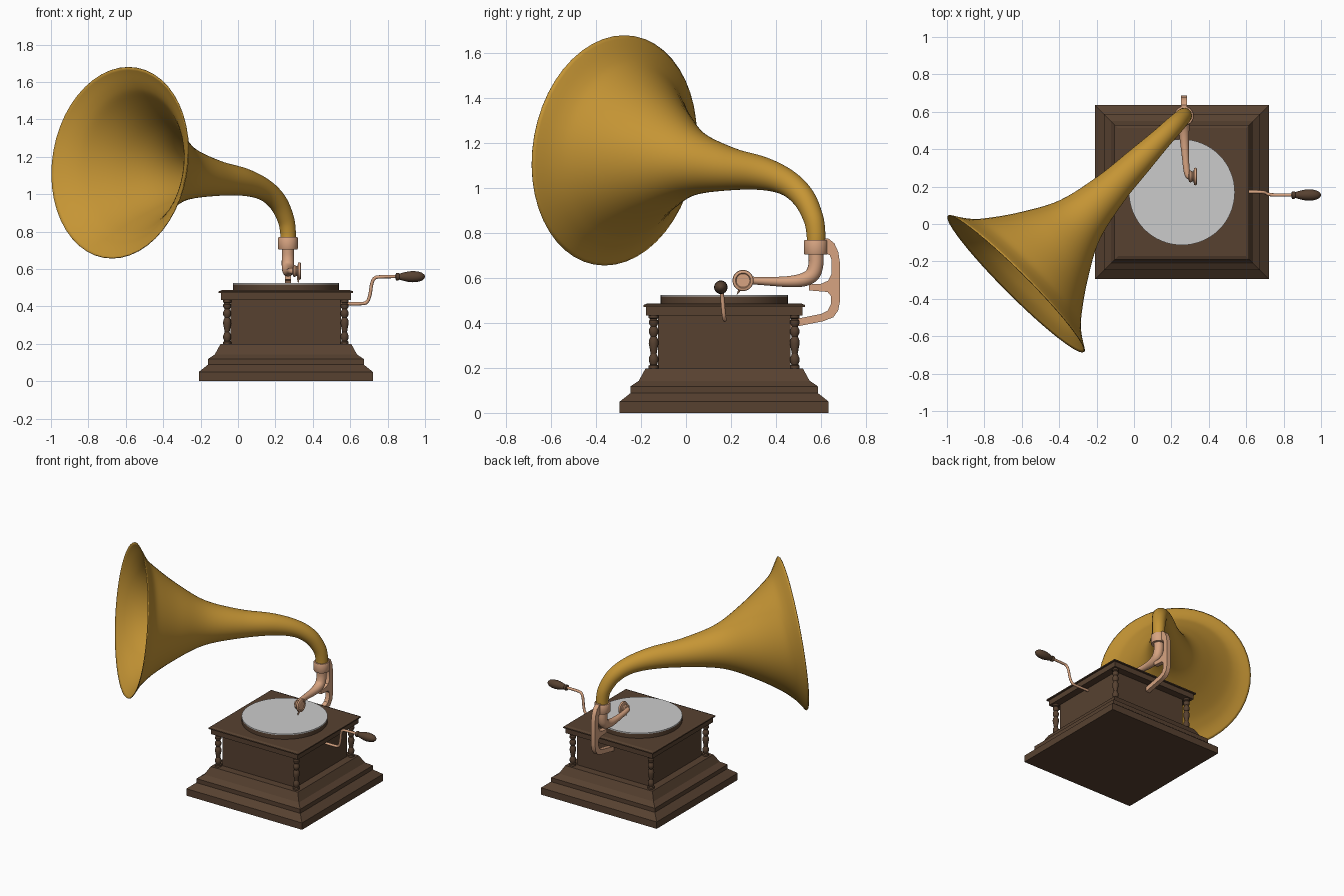
import bpy, bmesh
from mathutils import Vector

if "Cube" in bpy.data.objects:
    bpy.data.objects.remove(bpy.data.objects["Cube"])

CX, CY = 0.256, 0.17      # cabinet centre
PX, PY = 0.267, 0.578     # horn pivot


def material(name, rgb):
    m = bpy.data.materials.new(name)
    m.diffuse_color = (*rgb, 1)
    m.use_nodes = True
    m.node_tree.nodes["Principled BSDF"].inputs["Base Color"].default_value = m.diffuse_color
    return m


WOOD = material("dark_wood", (0.095, 0.053, 0.03))
BRASS = material("brass", (0.56, 0.3, 0.035))
COPPER = material("copper", (0.68, 0.37, 0.22))


def finish(name, bm, mat=None, smooth=True):
    bmesh.ops.recalc_face_normals(bm, faces=bm.faces)
    me = bpy.data.meshes.new(name)
    bm.to_mesh(me)
    bm.free()
    ob = bpy.data.objects.new(name, me)
    bpy.context.collection.objects.link(ob)
    if mat:
        me.materials.append(mat)
    if smooth:
        bpy.ops.object.select_all(action='DESELECT')
        ob.select_set(True)
        bpy.context.view_layer.objects.active = ob
        bpy.ops.object.shade_smooth_by_angle(angle=0.6)
    return ob


def skin(bm, rings, caps=True):
    """Bridge successive vertex loops."""
    rings = [[bm.verts.new(p) for p in r] for r in rings]
    n = len(rings[0])
    for a, b in zip(rings, rings[1:]):
        for i in range(n):
            j = (i + 1) % n
            bm.faces.new((a[i], a[j], b[j], b[i]))
    if caps:
        bm.faces.new(rings[0])
        bm.faces.new(rings[-1])


def ring(c, r, t, side, n):
    from math import cos, sin, tau
    v = t.cross(side).normalized()
    u = v.cross(t).normalized()
    return [c + r * (cos(tau * i / n) * u + sin(tau * i / n) * v) for i in range(n)]


def spline(keys, steps):
    """Catmull-Rom through (x, y, z, radius) keys."""
    k = [Vector(p) for p in keys]
    k = [2 * k[0] - k[1]] + k + [2 * k[-1] - k[-2]]
    out = []
    for a, b, c, d in zip(k, k[1:], k[2:], k[3:]):
        for i in range(steps):
            t = i / steps
            out.append(0.5 * (2 * b + (c - a) * t + (2 * a - 5 * b + 4 * c - d) * t * t
                              + (3 * b - a - 3 * c + d) * t ** 3))
    return out + [k[-2]]


def tube(name, keys, side, mat, n=24, steps=6, caps=True):
    pts = spline(keys, steps)
    c = [p.to_3d() for p in pts]
    last = len(c) - 1
    rings = [ring(c[i], pts[i][3], (c[min(i + 1, last)] - c[max(i - 1, 0)]).normalized(),
                  Vector(side), n) for i in range(len(c))]
    bm = bmesh.new()
    skin(bm, rings, caps)
    return finish(name, bm, mat)


def lathe(name, origin, axis, profile, mat, n=32):
    """Revolve (radius, height) pairs about an axis."""
    o, ax = Vector(origin), Vector(axis)
    side = Vector((0, 1, 0))
    bm = bmesh.new()
    skin(bm, [ring(o + ax * h, r, ax, side, n) for r, h in profile])
    return finish(name, bm, mat)


def square_stack(name, profile):
    """Stack of square mouldings from (half width, z) pairs."""
    bm = bmesh.new()
    skin(bm, [[(CX + sx * h, CY + sy * h, z) for sx, sy in ((-1, -1), (1, -1), (1, 1), (-1, 1))]
              for h, z in profile])
    return finish(name, bm, WOOD, smooth=False)


# Cabinet
square_stack("plinth", [(.465, 0), (.465, .05), (.417, .088), (.417, .118),
                        (.38, .143), (.35, .198)])
square_stack("cabinet_body", [(.295, .195), (.295, .436)])
square_stack("cabinet_lid", [(.348, .433), (.348, .472), (.36, .472), (.36, .48), (.342, .487)])

# Turned corner columns
beads = [(.022, .196), (.022, .21), (.015, .215), (.021, .23), (.021, .245), (.013, .262),
         (.017, .285), (.022, .31), (.02, .325), (.013, .34), (.021, .355), (.021, .37),
         (.013, .385), (.021, .397), (.021, .41), (.015, .418), (.022, .422), (.022, .436)]
for sx in (-1, 1):
    for sy in (-1, 1):
        lathe("corner_column", (CX + sx * .314, CY + sy * .314, 0), (0, 0, 1), beads, WOOD, 16)

# Turntable and record
lathe("turntable", (CX, CY, 0), (0, 0, 1), [(.283, .485), (.283, .517)], WOOD, 64)
lathe("record", (CX, CY, 0), (0, 0, 1), [(.283, .517), (.283, .525)], None, 64)

# Horn: keys are (distance towards the mouth, height, radius)
horn_keys = [(0, .74, .041), (0, .80, .042), (.018, .87, .045), (.078, .958, .051),
             (.18, 1.024, .058), (.336, 1.065, .074), (.55, 1.086, .097), (.787, 1.112, .15),
             (.983, 1.135, .255), (1.138, 1.153, .363), (1.21, 1.161, .431), (1.268, 1.168, .516)]
D = .7071
horn = tube("horn", [(PX - D * s, PY - D * s, z, r) for s, z, r in horn_keys],
            (-D, D, 0), BRASS, n=48, caps=False)
shell = horn.modifiers.new("thickness", 'SOLIDIFY')
shell.thickness = 0.005

# Horn collar and tone arm
lathe("horn_collar", (PX, PY, 0), (0, 0, 1),
      [(.034, .704), (.05, .704), (.053, .71), (.053, .764), (.05, .77), (.04, .77)], COPPER)
tube("tone_arm", [(PX, PY, .715, .033), (PX, PY, .66, .033), (PX, .562, .615, .033),
                  (PX, .52, .592, .03), (.269, .45, .584, .024), (.275, .36, .586, .019),
                  (.281, .29, .589, .017), (.291, .258, .589, .017), (.31, .253, .589, .017)],
     (1, .25, 0), COPPER)

# Sound box with needle
lathe("sound_box", (0, .254, .589), (1, 0, 0),
      [(.018, .292), (.03, .296), (.032, .304), (.026, .312), (.028, .318), (.045, .322),
       (.047, .328), (.045, .335), (.034, .338), (.03, .334)], COPPER)
tube("needle", [(.322, .244, .56, .008), (.322, .237, .545, .006), (.322, .227, .527, .002)],
     (1, 0, 0), COPPER, n=10, steps=2)

# Rear bracket: flat plate outline in y, z
outline = [(.60, .775), (.635, .775), (.66, .755), (.678, .715), (.686, .66), (.686, .50),
           (.677, .455), (.655, .425), (.61, .408), (.46, .378), (.46, .412), (.60, .44),
           (.63, .455), (.645, .485), (.645, .52), (.63, .538), (.548, .545), (.548, .572),
           (.60, .574), (.632, .588), (.648, .62), (.648, .68), (.64, .702), (.625, .71), (.60, .71)]
bm = bmesh.new()
skin(bm, [[(PX + dx, y, z) for y, z in outline] for dx in (-.016, .016)])
finish("rear_bracket", bm, COPPER)

# Winding crank
tube("crank_rod", [(.54, .172, .415, .009), (.66, .172, .415, .009), (.69, .17, .425, .009),
                   (.705, .166, .46, .009), (.715, .161, .52, .009), (.73, .157, .55, .009),
                   (.76, .155, .558, .009), (.87, .155, .56, .009)], (0, 1, 0), COPPER, n=12)
lathe("crank_handle", (0, .155, .559), (1, 0, 0),
      [(.012, .842), (.02, .846), (.02, .858), (.016, .864), (.021, .88), (.028, .91),
       (.03, .935), (.028, .96), (.022, .982), (.012, .995), (.003, 1.0)], WOOD, 24)
